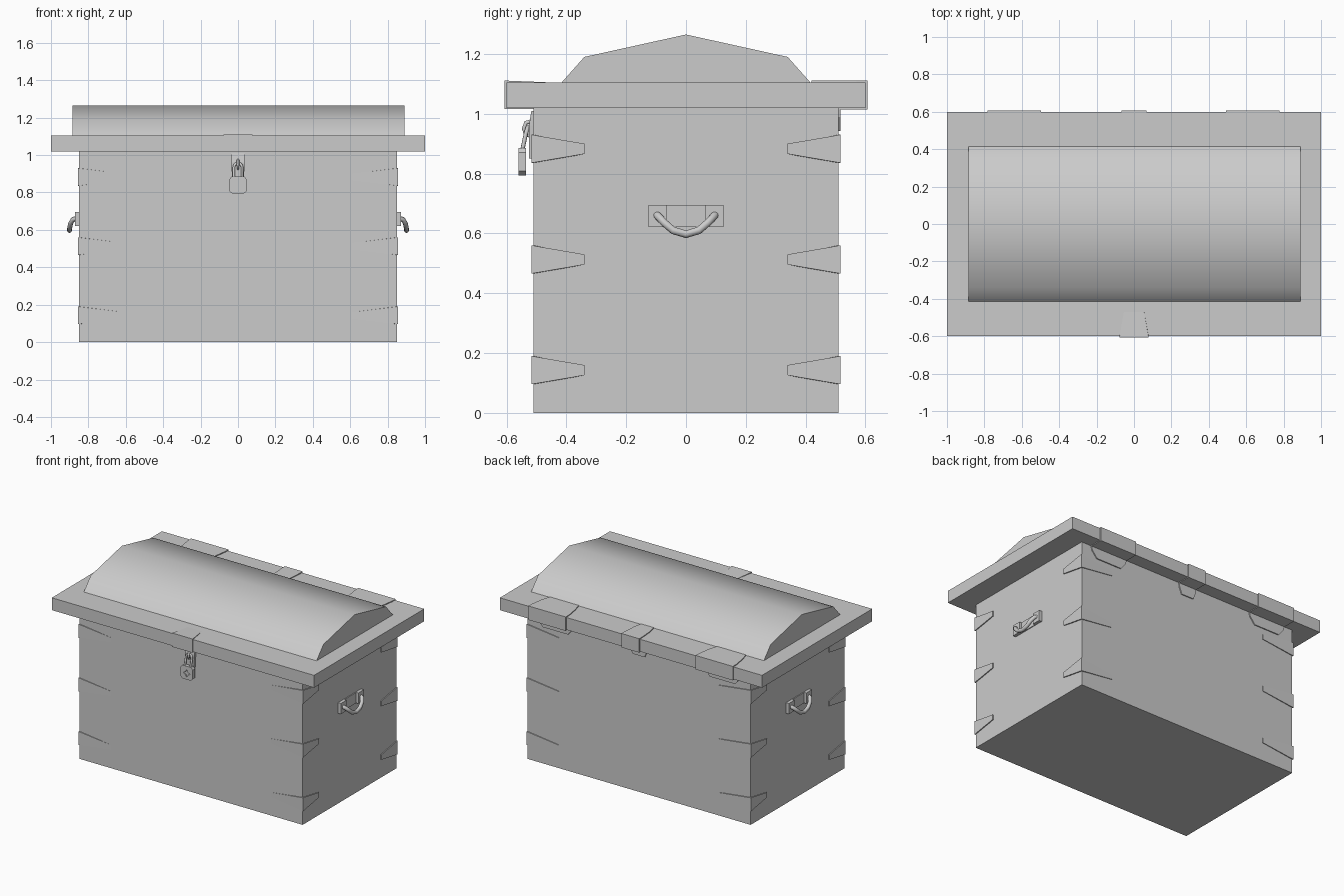
import bpy, bmesh, math
from mathutils import Vector

if "Cube" in bpy.data.objects:
    bpy.data.objects.remove(bpy.data.objects["Cube"])


def loft(name, rings, smooth=None):
    """Skin a list of equal-length closed rings and cap both ends."""
    bm = bmesh.new()
    rows = [[bm.verts.new(p) for p in r] for r in rings]
    n = len(rows[0])
    for a, b in zip(rows, rows[1:]):
        for i in range(n):
            j = (i + 1) % n
            bm.faces.new((a[i], a[j], b[j], b[i]))
    bm.faces.new(rows[0])
    bm.faces.new(rows[-1])
    bmesh.ops.recalc_face_normals(bm, faces=bm.faces)
    me = bpy.data.meshes.new(name)
    bm.to_mesh(me)
    bm.free()
    ob = bpy.data.objects.new(name, me)
    bpy.context.collection.objects.link(ob)
    if smooth:
        bpy.context.view_layer.objects.active = ob
        bpy.ops.object.select_all(action='DESELECT')
        ob.select_set(True)
        bpy.ops.object.shade_smooth_by_angle(angle=math.radians(smooth))
    return ob


def box(name, lo, hi):
    (x0, y0, z0), (x1, y1, z1) = lo, hi
    return loft(name, [[(x0, y0, z), (x1, y0, z), (x1, y1, z), (x0, y1, z)] for z in (z0, z1)])


def strap(name, cx, path):
    """Bent metal strap; path rows: outer y, z, inner y, z, half width."""
    return loft(name, [[(cx - w, y, z), (cx + w, y, z), (cx + w, yi, zi), (cx - w, yi, zi)]
                       for y, z, yi, zi, w in path])


def tube(name, pts, radius, sides=8):
    """Round bar following a path."""
    pts = [Vector(p) for p in pts]
    rings, ref = [], None
    for i, p in enumerate(pts):
        t = (pts[min(i + 1, len(pts) - 1)] - pts[max(i - 1, 0)]).normalized()
        u = ref if ref else t.orthogonal()
        u = (u - t * u.dot(t)).normalized()
        ref, v = u, t.cross(u)
        rings.append([p + radius * (math.cos(a) * u + math.sin(a) * v)
                      for a in (2 * math.pi * k / sides for k in range(sides))])
    return loft(name, rings, 50)


# Chest body, overhanging lid slab and faceted barrel top
box("chest_body", (-0.85, -0.51, 0), (0.85, 0.51, 1.02))
box("lid_slab", (-1, -0.6, 1.02), (1, 0.6, 1.105))
profile = [(-0.42, 1.1), (-0.34, 1.19), (0, 1.265), (0.34, 1.19), (0.42, 1.1)]
loft("lid_barrel", [[(x, y, z) for y, z in profile] for x in (-0.885, 0.89)], 60)

# Tapered corner brackets, three per corner
for z in (0.143, 0.513, 0.883):
    for sx in (-1, 1):
        for sy in (-1, 1):
            tip_y = 0.5105 if sy < 0 else 0.514
            path = [(0.61, tip_y, 0.61, 0.49, 0.017), (0.856, 0.516, 0.83, 0.49, 0.047),
                    (0.856, 0.34, 0.83, 0.34, 0.017)]
            loft("corner_bracket", [[(sx * x, sy * y, z - h), (sx * x, sy * y, z + h),
                                     (sx * xi, sy * yi, z + h), (sx * xi, sy * yi, z - h)]
                                    for x, y, xi, yi, h in path])

# Back hinges wrapping the lid edge, with leaf plates on the body
for cx, w in ((-0.64, 0.142), (0, 0.068), (0.635, 0.142)):
    k = 0.78 if w > 0.1 else 0.72
    strap("hinge_strap", cx, [(0.42, 1.111, 0.42, 1.09, w * k), (0.48, 1.111, 0.48, 1.09, w * 0.9),
                              (0.57, 1.111, 0.57, 1.09, w), (0.607, 1.111, 0.59, 1.09, w),
                              (0.607, 1.015, 0.59, 1.03, w), (0.505, 1.015, 0.505, 1.03, w)])
    strap("hinge_leaf", cx, [(0.517, 1.02, 0.5, 1.02, w), (0.517, 0.99, 0.5, 0.99, w * 0.95),
                             (0.517, 0.943, 0.5, 0.943, w * 0.68)])

# Front clasp over the lid, hasp plate and staple
strap("clasp_strap", 0, [(-0.47, 1.1055, -0.47, 1.09, 0.054), (-0.606, 1.111, -0.59, 1.09, 0.078),
                         (-0.606, 1.016, -0.59, 1.03, 0.078), (-0.505, 1.016, -0.505, 1.03, 0.07)])
strap("hasp_plate", 0, [(-0.517, 1.01, -0.5, 1.01, 0.036), (-0.525, 0.96, -0.5, 0.96, 0.036),
                        (-0.525, 0.85, -0.5, 0.85, 0.03)])
tube("hasp_staple", [(0, -0.515, 0.975), (0, -0.535, 0.97), (0, -0.542, 0.95),
                     (0, -0.535, 0.93), (0, -0.515, 0.925)], 0.007)

# Padlock with star keyhole and shackle
outline = [(0.03, 0.793), (0.047, 0.808), (0.047, 0.87), (0.034, 0.885)]
outline += [(-x, z) for x, z in reversed(outline)]
lock = loft("padlock_body", [[(x, y, z) for x, z in outline] for y in (-0.56, -0.535)])
star = []
for i in range(8):
    a, r = i * math.pi / 4, (0.028 if i % 2 == 0 else 0.013)
    star.append((r * math.cos(a), 0.835 + r * math.sin(a)))
cutter = loft("keyhole_cutter", [[(x, y, z) for x, z in star] for y in (-0.57, -0.553)])
cutter.hide_render = True
cutter.hide_set(True)
cut = lock.modifiers.new("keyhole", 'BOOLEAN')
cut.object, cut.operation, cut.solver = cutter, 'DIFFERENCE', 'EXACT'
arc = [(0.022 * math.cos(a), -0.535 + 0.007 * math.sin(a), 0.935 + 0.022 * math.sin(a))
       for a in (math.pi * k / 6 for k in range(7))]
tube("padlock_shackle", [(0.022, -0.548, 0.875)] + arc + [(-0.022, -0.548, 0.875)], 0.007)

# Side handles: backing plate, two end lugs and a drooping bar
for s in (-1, 1):
    def side_box(name, y0, y1, z0, z1, d):
        xs = sorted((s * 0.84, s * d))
        box(name, (xs[0], y0, z0), (xs[1], y1, z1))
    side_box("handle_plate", -0.07, 0.07, 0.622, 0.695, 0.856)
    side_box("handle_lug", -0.125, -0.065, 0.622, 0.695, 0.872)
    side_box("handle_lug", 0.065, 0.125, 0.622, 0.695, 0.872)
    half = [(0.862, 0.098, 0.662), (0.882, 0.092, 0.656), (0.895, 0.072, 0.635),
            (0.9, 0.043, 0.61), (0.901, 0, 0.597)]
    bar = half + [(x, -y, z) for x, y, z in reversed(half[:-1])]
    tube("handle_bar", [(s * x, y, z) for x, y, z in bar], 0.013, 10)
